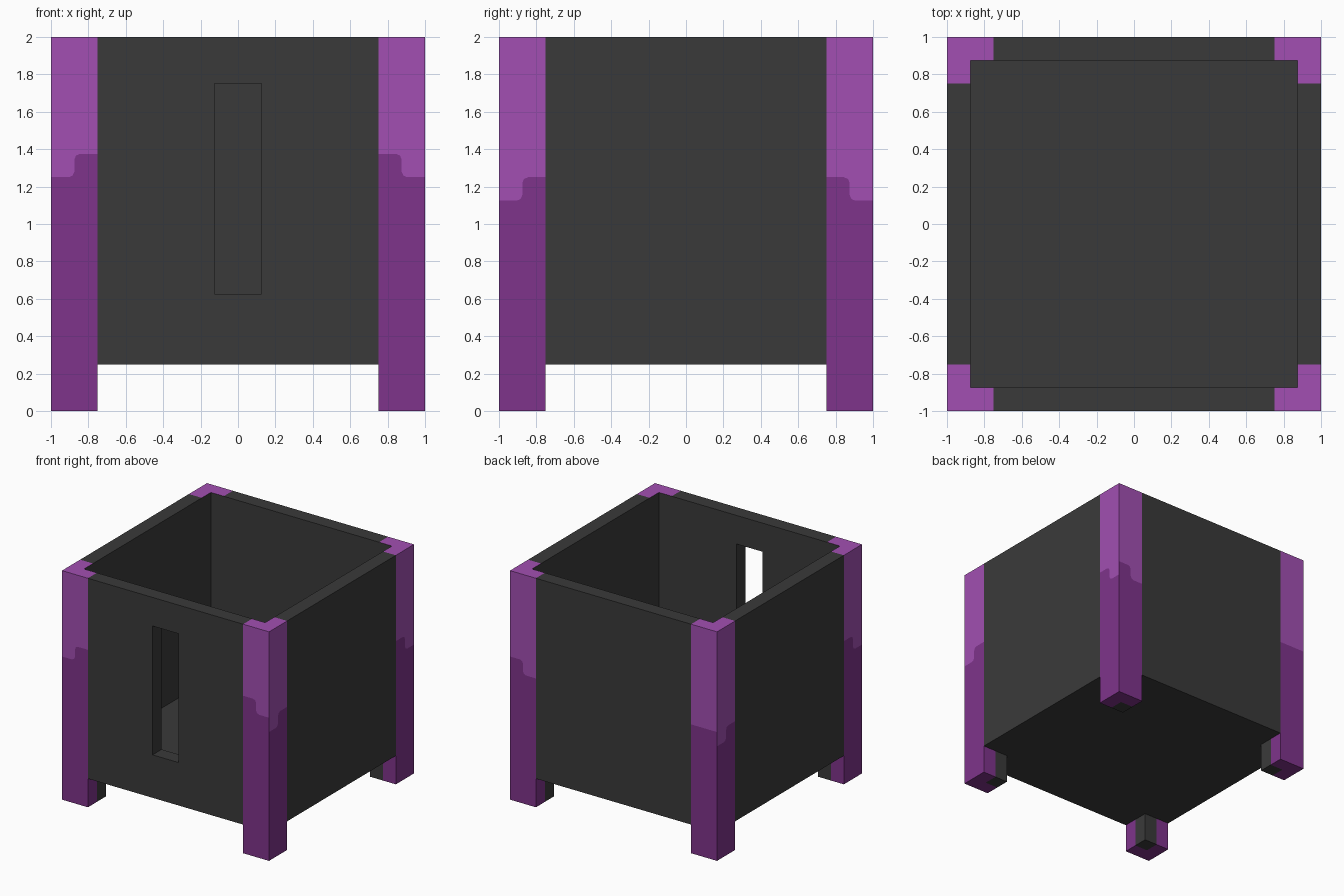
import bpy
import bmesh
from mathutils import Vector

T = 0.125          # wall thickness, also half a post's width
TOP, BASE, R = 2.0, 0.25, 0.03

cube = bpy.data.objects.get("Cube")
if cube:
    bpy.data.objects.remove(cube, do_unlink=True)


def material(name, rgb):
    m = bpy.data.materials.new(name)
    m.use_nodes = True
    m.diffuse_color = (*rgb, 1)
    m.node_tree.nodes["Principled BSDF"].inputs["Base Color"].default_value = (*rgb, 1)
    return m


GREY, LIGHT, DARK = range(3)
MATS = [material("charcoal_grey", (0.042, 0.042, 0.042)),
        material("light_purple", (0.36, 0.078, 0.445)),
        material("dark_purple", (0.212, 0.034, 0.258))]


def finish(name, bm):
    mesh = bpy.data.meshes.new(name)
    bm.to_mesh(mesh)
    bm.free()
    for m in MATS:
        mesh.materials.append(m)
    ob = bpy.data.objects.new(name, mesh)
    bpy.context.collection.objects.link(ob)
    return ob


def box(name, lo, hi):
    bm = bmesh.new()
    bmesh.ops.create_cube(bm, size=1)
    lo, hi = Vector(lo), Vector(hi)
    bmesh.ops.scale(bm, vec=hi - lo, verts=bm.verts)
    bmesh.ops.translate(bm, vec=(lo + hi) / 2, verts=bm.verts)
    return finish(name, bm)


# Floor and walls
I, E = 1 - T, 1 - 2 * T
box("floor", (-I, -I, BASE), (I, I, BASE + T))
front = box("front_wall", (-E, -1, BASE), (E, -I, TOP))
box("back_wall", (-E, I, BASE), (E, 1, TOP))
box("left_wall", (I, -E, BASE), (1, E, TOP))
box("right_wall", (-1, -E, BASE), (-I, E, TOP))

# Tall slot through the front wall
cutter = box("slot_cutter", (-T, -1.2, 0.625), (T, -0.7, 1.75))
cutter.hide_render = True
mod = front.modifiers.new("slot", 'BOOLEAN')
mod.operation, mod.solver, mod.object = 'DIFFERENCE', 'EXACT', cutter
bpy.context.view_layer.objects.active = front
bpy.ops.object.modifier_apply(modifier=mod.name)
bpy.data.objects.remove(cutter, do_unlink=True)


def step_line(outer, inner):
    """Rounded step between the two paint heights, from the corner inwards."""
    if outer == inner:
        return [(0, outer), (2 * T, outer)]
    r = R if inner > outer else -R
    return [(0, outer), (T - R, outer), (T - 0.3 * R, outer + 0.3 * r), (T, outer + r),
            (T, inner - r), (T + 0.3 * R, inner - 0.3 * r), (T + R, inner), (2 * T, inner)]


def post(name, sx, sy, y_paint, x_paint):
    bm = bmesh.new()

    def face(points, mat, normal):
        # points are (inset from x side, inset from y side, height)
        f = bm.faces.new([bm.verts.new((sx * (1 - a), sy * (1 - b), z)) for a, b, z in points])
        f.normal_update()
        if f.normal.dot(Vector((normal[0] * sx, normal[1] * sy, normal[2]))) < 0:
            f.normal_flip()
        f.material_index = mat

    for swap, paint in ((False, y_paint), (True, x_paint)):
        def side(points, depth, mat, d):
            pts = [(depth, u, z) if swap else (u, depth, z) for u, z in points]
            face(pts, mat, (d, 0, 0) if swap else (0, d, 0))

        def strip(u0, u1, z0, z1, depth, mat):
            side([(u0, z0), (u1, z0), (u1, z1), (u0, z1)], depth, mat, -1)

        # Two-tone outer side
        line = step_line(*paint)
        side(line + [(2 * T, TOP), (0, TOP)], 0, LIGHT, 1)
        side(line + [(2 * T, 0), (0, 0)], 0, DARK, 1)
        # Inner side of the leg, then the lining of the box corner
        strip(0, T, 0, BASE, 2 * T, DARK)
        strip(T, 2 * T, 0, BASE, 2 * T, GREY)
        strip(T, 2 * T, BASE + T, TOP, T, GREY)

    # L-shaped ends and the grey inner quarter of the foot
    ell = [(0, 0), (2 * T, 0), (2 * T, T), (T, T), (T, 2 * T), (0, 2 * T)]
    face([(a, b, TOP) for a, b in ell], LIGHT, (0, 0, 1))
    face([(a, b, 0) for a, b in ell], DARK, (0, 0, -1))
    face([(T, T, 0), (2 * T, T, 0), (2 * T, 2 * T, 0), (T, 2 * T, 0)], GREY, (0, 0, -1))
    finish(name, bm)


# Corner posts: paint heights (outer, inner) on the y side and the x side
post("front_left_post", 1, -1, (1.25, 1.375), (1.125, 1.25))
post("front_right_post", -1, -1, (1.25, 1.375), (1.125, 1.25))
post("back_left_post", 1, 1, (1.25, 1.125), (1.125, 1.25))
post("back_right_post", -1, 1, (1.125, 1.125), (1.0, 1.125))
